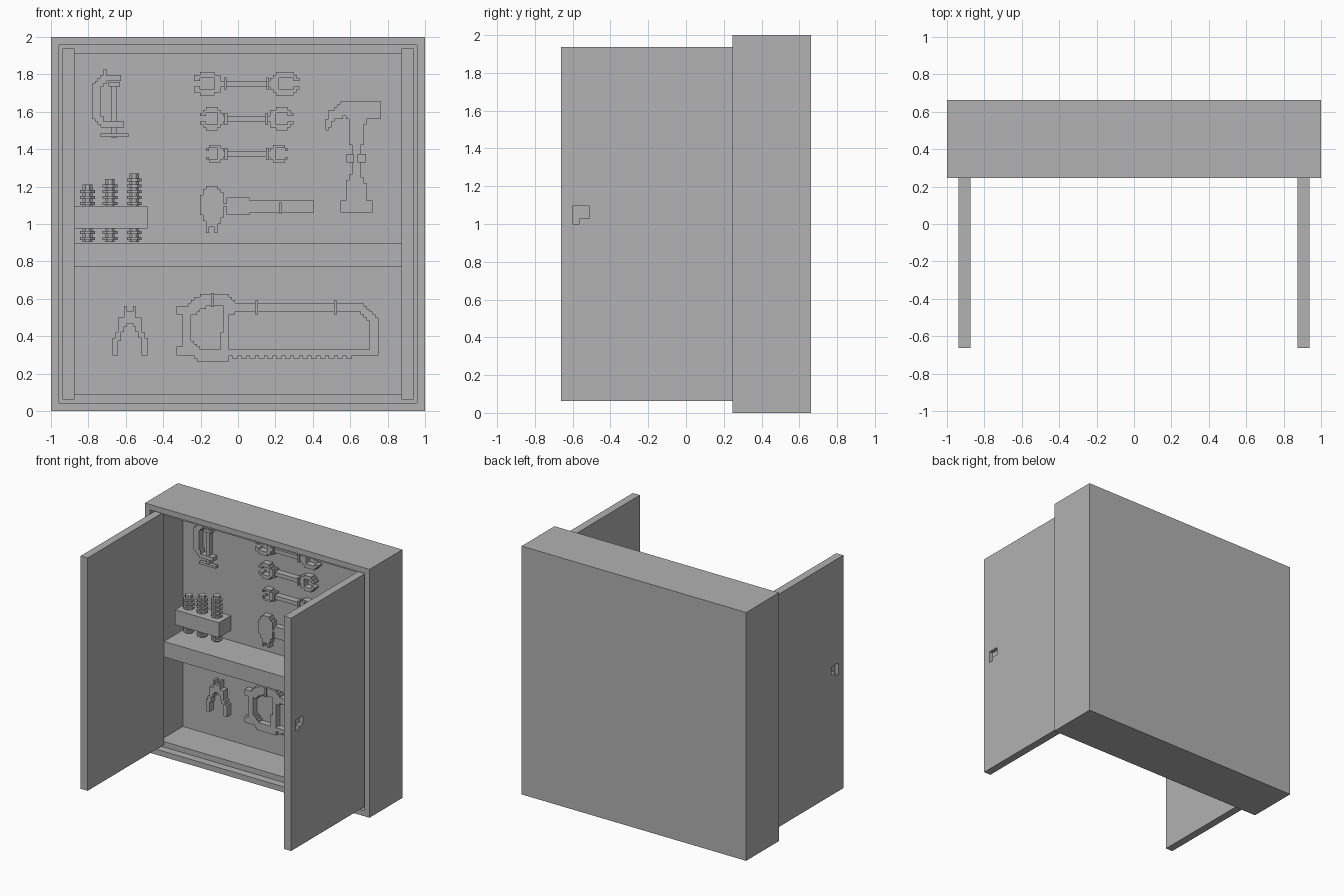
import bpy, bmesh, math

old = bpy.data.objects.get("Cube")
if old:
    bpy.data.objects.remove(old, do_unlink=True)

GREY = (0.445, 0.445, 0.445, 1)
grey = bpy.data.materials.new("plain_grey")
grey.use_nodes = True
grey.diffuse_color = GREY
grey.node_tree.nodes["Principled BSDF"].inputs["Base Color"].default_value = GREY

CELL = 1 / 64      # step size of the tool outlines
BOARD = 4 * CELL   # thickness of the cabinet boards
FRONT, BACK = 0.245, 0.663
PANEL = BACK - BOARD    # face of the inner back panel
TOOL = PANEL - 0.05     # front of the hanging tools


def finish(name, bm):
    bmesh.ops.recalc_face_normals(bm, faces=bm.faces[:])
    mesh = bpy.data.meshes.new(name)
    bm.to_mesh(mesh)
    bm.free()
    mesh.materials.append(grey)
    obj = bpy.data.objects.new(name, mesh)
    bpy.context.collection.objects.link(obj)
    return obj


def add_box(bm, x, y, z):
    made = bmesh.ops.create_cube(bm, size=1)["verts"]
    for v in made:
        v.co = [(lo + hi) / 2 + c * (hi - lo) for c, (lo, hi) in zip(v.co, (x, y, z))]


def box(name, x, y, z):
    bm = bmesh.new()
    add_box(bm, x, y, z)
    return finish(name, bm)


def clip(name, x, z):
    """Small holder that wraps over a hanging tool."""
    return box(name, x, (TOOL - 0.012, PANEL), z)


def inside(poly, x, z):
    hit = False
    for (ax, az), (bx, bz) in zip(poly, poly[1:] + poly[:1]):
        if (az > z) != (bz > z) and x < ax + (z - az) * (bx - ax) / (bz - az):
            hit = not hit
    return hit


def stepped(name, x, z, test):
    """Plate with a stair-stepped outline: every grid cell that passes the test."""
    bm = bmesh.new()
    corners = {}

    def corner(i, k):
        if (i, k) not in corners:
            corners[i, k] = bm.verts.new((i * CELL, PANEL, k * CELL))
        return corners[i, k]

    for i in range(math.floor(x[0] / CELL), math.ceil(x[1] / CELL)):
        for k in range(math.floor(z[0] / CELL), math.ceil(z[1] / CELL)):
            if test((i + 0.5) * CELL, (k + 0.5) * CELL):
                bm.faces.new([corner(i, k), corner(i + 1, k),
                              corner(i + 1, k + 1), corner(i, k + 1)])
    grown = bmesh.ops.extrude_face_region(bm, geom=bm.faces[:])["geom"]
    for v in grown:
        if isinstance(v, bmesh.types.BMVert):
            v.co.y = TOOL
    return finish(name, bm)


def outline(name, poly, holes=(), extra=lambda x, z: False):
    xs, zs = zip(*poly)
    return stepped(name, (min(xs), max(xs)), (min(zs) - 2 * CELL, max(zs)),
                   lambda x, z: (inside(poly, x, z) or extra(x, z))
                   and not any(inside(h, x, z) for h in holes))


# Cabinet: a block with a door rebate and a deep interior
bm = bmesh.new()
add_box(bm, (-1, 1), (FRONT, BACK), (0, 2))
bm.faces.ensure_lookup_table()
face = min(bm.faces, key=lambda f: f.calc_center_median().y)
for depth in (FRONT + BOARD, PANEL):
    bmesh.ops.inset_region(bm, faces=[face], thickness=BOARD)
    made = bmesh.ops.extrude_discrete_faces(bm, faces=[face])["faces"]
    face = made[0]
    for v in face.verts:
        v.co.y = depth
finish("cabinet", bm)

box("shelf", (-0.875, 0.875), (FRONT + BOARD, PANEL), (0.77, 0.895))

# Open doors with a recessed grip on the outer face
for side, word in ((-1, "right"), (1, "left")):
    def span(a, b):
        return tuple(sorted((side * a, side * b)))
    door = box(word + "_door", span(0.875, 0.9375), (-0.663, FRONT + BOARD), (0.0625, 1.9375))
    for y, z in (((-0.6, -0.51), (1.03, 1.095)), ((-0.6, -0.565), (1.0, 1.05))):
        cutter = box("grip_cutter", span(0.907, 1), y, z)
        cutter.hide_render = True
        cut = door.modifiers.new("grip", "BOOLEAN")
        cut.operation, cut.solver, cut.object = "DIFFERENCE", "EXACT", cutter
        bpy.context.view_layer.objects.active = door
        bpy.ops.object.modifier_apply(modifier=cut.name)
        bpy.data.objects.remove(cutter, do_unlink=True)

# Rack of drill bits
box("bit_rack", (-0.875, -0.485), (0.45, PANEL), (0.975, 1.095))
for n, (x, top) in enumerate(((-0.805, 1.21), (-0.685, 1.24), (-0.555, 1.27))):
    bm = bmesh.new()

    def drum(radius, low, high):
        made = bmesh.ops.create_cone(bm, cap_ends=True, segments=8, radius1=radius,
                                     radius2=radius, depth=high - low)["verts"]
        turn = math.pi / 8
        for v in made:
            a, b = v.co.x, v.co.y
            v.co.x = x + a * math.cos(turn) - b * math.sin(turn)
            v.co.y = 0.525 + a * math.sin(turn) + b * math.cos(turn)
            v.co.z += (low + high) / 2

    drum(0.028, 0.905, top)
    z = 0.915
    while z + CELL < top:
        if not 0.96 < z < 1.1:
            drum(0.043, z, z + CELL)
        z += 2 * CELL
    finish("drill_bit_" + "abc"[n], bm)


# Double-ended wrenches, open at both ends
def wrench(name, cx, z0, half, rx, rz):
    def test(x, z):
        dx, dz = abs(x - cx), abs(z - z0)
        ex = dx - (half - rx)
        ring = (ex / rx) ** 2 + (dz / rz) ** 2 < 1.08
        jaw = (abs(ex) < rx * 0.5 and dz < rz * 0.55) or (ex > 0 and dz < rz * 0.3)
        shaft = dx < half - 1.6 * rx and dz < 0.018
        return shaft or (ring and not jaw)
    stepped(name, (cx - half, cx + half), (z0 - rz, z0 + rz), test)
    for s, word in ((-1, "_right_clip"), (1, "_left_clip")):
        x = cx + s * (half - 2 * rx - 0.015)
        clip(name + word, (x - 0.007, x + 0.007), (z0 - 0.032, z0 + 0.032))


wrench("large_wrench", 0.045, 1.75, 0.285, 0.078, 0.063)
wrench("medium_wrench", 0.045, 1.5625, 0.25, 0.063, 0.063)
wrench("small_wrench", 0.047, 1.375, 0.22, 0.047, 0.047)

# Screw clamp
outline("clamp_frame", [
    (-.72, 1.83), (-.7, 1.83), (-.7, 1.8), (-.63, 1.8), (-.63, 1.77), (-.7, 1.77),
    (-.735, 1.73), (-.735, 1.58), (-.7, 1.54), (-.61, 1.54), (-.61, 1.51),
    (-.72, 1.51), (-.78, 1.57), (-.78, 1.75), (-.72, 1.8)])
box("clamp_screw", (-0.675, -0.647), (TOOL + 0.01, PANEL), (1.46, 1.75))
box("clamp_pad", (-0.692, -0.63), (TOOL, PANEL), (1.735, 1.76))
box("clamp_handle", (-0.735, -0.585), (TOOL, TOOL + 0.03), (1.465, 1.483))

# Claw hammer
outline("hammer", [
    (.465, 1.5), (.48, 1.5), (.52, 1.56), (.585, 1.575), (.595, 1.45), (.61, 1.38),
    (.6, 1.25), (.577, 1.22), (.577, 1.12), (.545, 1.12), (.545, 1.065), (.715, 1.065),
    (.715, 1.12), (.685, 1.12), (.685, 1.22), (.66, 1.25), (.65, 1.38), (.67, 1.45),
    (.685, 1.57), (.71, 1.57), (.71, 1.56), (.76, 1.56), (.76, 1.655), (.71, 1.655),
    (.71, 1.64), (.685, 1.655), (.55, 1.655), (.49, 1.6), (.465, 1.54)])
for word, x in (("right", (0.58, 0.62)), ("left", (0.64, 0.685))):
    clip("hammer_clip_" + word, x, (1.33, 1.375))


# Hatchet with a rounded head
def hatchet(x, z):
    head = ((x + 0.137) / 0.067) ** 2 + ((z - 1.1) / 0.11) ** 2 < 1
    prongs = 0.955 < z < 1.05 and 0.01 < abs(x + 0.141) < 0.03
    collar = -0.07 < x < 0.06 and 1.045 < z < 1.14
    return head or prongs or collar or (0 < x < 0.4 and 1.065 < z < 1.13)


stepped("hatchet", (-0.21, 0.41), (0.94, 1.21), hatchet)
clip("hatchet_clip", (0.22, 0.232), (1.055, 1.115))

# Pliers, mirrored about their middle
half = [(0, .53), (.015, .53), (.015, .56), (.033, .56), (.033, .51), (.06, .49),
        (.06, .45), (.094, .37), (.094, .3), (.062, .3), (.06, .37), (.02, .465), (0, .47)]
mid = -0.578
outline("pliers", [(mid + x, z) for x, z in half] + [(mid - x, z) for x, z in half[::-1]])

# Frame saw with a looped handle and toothed blade
outline("saw", [
    (-.33, .57), (-.27, .57), (-.195, .625), (-.055, .625), (-.01, .578), (.66, .578),
    (.75, .5), (.75, .3), (-.05, .3), (-.05, .265), (-.2, .265), (-.245, .297),
    (-.33, .297), (-.33, .345), (-.297, .345), (-.297, .515), (-.33, .515)],
    holes=[[(-.16, .565), (-.08, .565), (-.09, .33), (-.2, .33), (-.255, .38), (-.255, .5)],
           [(-.01, .535), (.645, .535), (.7, .475), (.7, .328), (-.05, .328), (-.05, .5)]],
    extra=lambda x, z: -.05 < x < .63 and .28 < z < .31 and math.floor(x / CELL) % 3 != 0)
for n, (x, z) in enumerate(((-0.137, 0.555), (0.098, 0.517), (0.522, 0.517))):
    clip("saw_clip_" + "abc"[n], (x - 0.008, x + 0.008), (z, z + 0.075))
